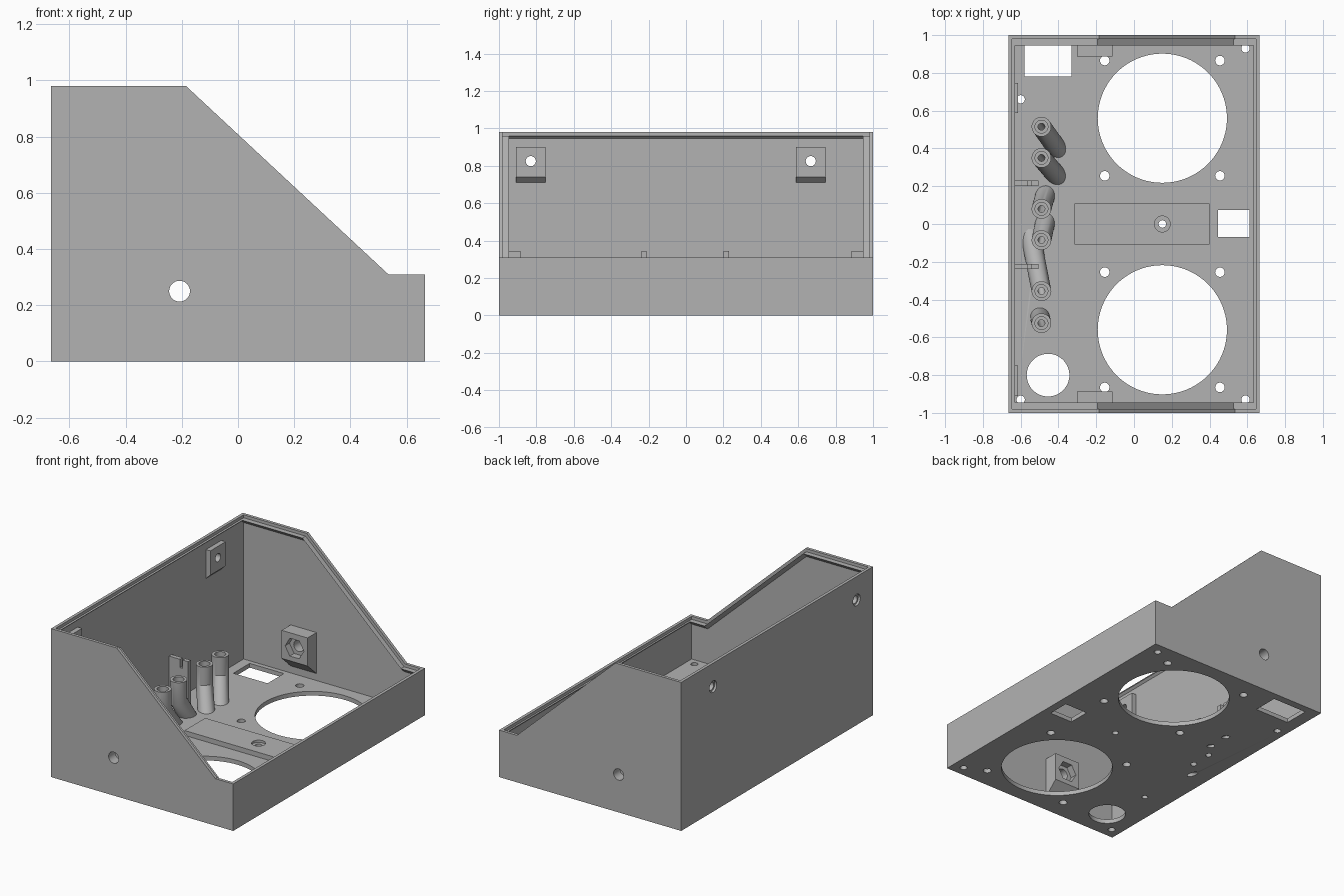
import bpy, bmesh
from math import cos, sin, tau, radians
from mathutils import Vector, Matrix

old = bpy.data.objects.get("Cube")
if old:
    bpy.data.objects.remove(old, do_unlink=True)

grey = bpy.data.materials.new("plain grey")
grey.use_nodes = True
grey.diffuse_color = (0.45, 0.45, 0.45, 1)
grey.node_tree.nodes["Principled BSDF"].inputs["Base Color"].default_value = (0.45, 0.45, 0.45, 1)

W, D, T, FLOOR = 0.665, 1.0, 0.02, 0.028


def loft(name, rings):
    """Closed solid through rings of equal point count."""
    bm = bmesh.new()
    rows = [[bm.verts.new(p) for p in ring] for ring in rings]
    n = len(rows[0])
    for a, b in zip(rows, rows[1:]):
        for i in range(n):
            j = (i + 1) % n
            bm.faces.new((a[i], a[j], b[j], b[i]))
    bm.faces.new(rows[0])
    bm.faces.new(rows[-1][::-1])
    bmesh.ops.recalc_face_normals(bm, faces=bm.faces[:])
    mesh = bpy.data.meshes.new(name)
    bm.to_mesh(mesh)
    bm.free()
    mesh.materials.append(grey)
    ob = bpy.data.objects.new(name, mesh)
    bpy.context.collection.objects.link(ob)
    return ob


def prism_y(name, profile, y0, y1):
    return loft(name, [[(x, y, z) for x, z in profile] for y in (y0, y1)])


def box(name, x0, x1, y0, y1, z0, z1):
    return prism_y(name, [(x0, z0), (x1, z0), (x1, z1), (x0, z1)], y0, y1)


def rod(name, centre, axis, r, length, sides=32):
    c, d = Vector(centre), Vector(axis)
    rot = d.to_track_quat('Z', 'Y')
    circle = [rot @ Vector((r * cos(tau * i / sides), r * sin(tau * i / sides), 0)) for i in range(sides)]
    return loft(name, [[c + o + d * length * s for o in circle] for s in (-0.5, 0.5)])


def tube(name, foot, bend, top, r, sides=32):
    """Mitred round sweep: flat at the foot, bent once, flat at the top."""
    a, b, c = Vector(foot), Vector(bend), Vector(top)
    d1, up = (b - a).normalized(), Vector((0, 0, 1))
    side = up.cross(d1).normalized()
    rings = []
    for p, d, n in ((a, d1, up), (b, d1, d1 + up), (c, up, up)):
        u = side.cross(d)
        ring = []
        for i in range(sides):
            o = (u * cos(tau * i / sides) + side * sin(tau * i / sides)) * r
            ring.append(p + o - d * (o.dot(n) / d.dot(n)))
        rings.append(ring)
    return loft(name, rings)


def cut(target, cutters):
    for c in cutters:
        c.hide_render = True
        m = target.modifiers.new("cut", 'BOOLEAN')
        m.operation, m.solver, m.object = 'DIFFERENCE', 'EXACT', c
    dg = bpy.context.evaluated_depsgraph_get()
    mesh = bpy.data.meshes.new_from_object(target.evaluated_get(dg))
    target.modifiers.clear()
    target.data = mesh
    for c in cutters:
        bpy.data.objects.remove(c, do_unlink=True)


# Outer shell with sloping sides
shell = prism_y("case_shell", [(-W, 0), (W, 0), (W, 0.31), (0.535, 0.31), (-0.185, 0.98), (-W, 0.98)], -D, D)
cuts = [box("cavity", -W + T, W - T, -D + T, D - T, FLOOR, 1.2)]

# Speaker openings, screw holes and floor cutouts
for s in (-1, 1):
    cuts.append(rod("round_opening", (0.15, s * 0.56, 0), (0, 0, 1), 0.342, 0.2, 80))
    for x in (-0.155, 0.455):
        for y in (0.255, 0.865):
            cuts.append(rod("screw_hole", (x, s * y, 0), (0, 0, 1), 0.025, 0.2))
for x, y in ((0.59, 0.93), (0.59, -0.93), (-0.6, 0.66), (-0.6, -0.93)):
    cuts.append(rod("corner_hole", (x, y, 0), (0, 0, 1), 0.022, 0.2))
cuts.append(rod("cable_hole", (-0.455, -0.8, 0), (0, 0, 1), 0.113, 0.2, 48))
cuts.append(box("socket_hole", -0.58, -0.33, 0.78, 0.95, -0.1, 0.1))
cuts.append(box("switch_hole", 0.445, 0.612, -0.07, 0.075, -0.1, 0.1))
cuts.append(rod("bar_hole", (0.15, 0, 0), (0, 0, 1), 0.02, 0.2))

# Lid ledges: triangular strips just below the rim
line = [(-W + T, 0.96), (-0.1925, 0.96), (0.527, 0.29), (W - T, 0.29)]
for s, label in ((-1, "front"), (1, "rear")):
    wall, inner = s * (D - T + 0.005), s * 0.946
    loft(label + "_lid_ledge", [[(x, wall, z), (x, inner, z), (x, wall, z - 0.036)] for x, z in line])
for x, dx, z, label in ((-W + T, 0.015, 0.96, "tall"), (W - T, -0.012, 0.29, "low")):
    prism_y(label + "_wall_ledge", [(x - dx / 3, z), (x + dx, z), (x - dx / 3, z - 0.018)], -0.975, 0.975)

# Nut holders on both end walls
for s, label in ((-1, "front"), (1, "rear")):
    a, b = s * 0.985, s * 0.886
    side = [(a, 0.345), (b, 0.345), (b, 0.16), (a, 0.07)]
    holder = loft(label + "_nut_holder", [[(x, y, z) for y, z in side] for x in (-0.302, -0.113)])
    centre = (-0.208, s * 0.95, 0.25)
    cut(holder, [rod("bolt_hole", centre, (0, 1, 0), 0.037, 0.3),
                 rod("nut_pocket", (-0.208, s * 0.886, 0.25), (0, 1, 0), 0.068, 0.09, 6)])
    cuts.append(rod("end_bolt_hole", centre, (0, 1, 0), 0.037, 0.3))

# Mounting pads on the tall wall
for y, label in ((-0.83, "front"), (0.667, "rear")):
    side = [(-0.65, 0.9), (-0.613, 0.9), (-0.613, 0.74), (-0.65, 0.705)]
    pad = prism_y(label + "_wall_pad", side, y - 0.08, y + 0.08)
    cut(pad, [rod("pad_hole", (-0.63, y, 0.825), (1, 0, 0), 0.027, 0.2)])
    cuts.append(rod("wall_hole", (-0.66, y, 0.825), (1, 0, 0), 0.038, 0.06))

# Notched board clips
for y, label in ((0.215, "rear"), (-0.225, "front")):
    clip = [(-0.65, 0.02), (-0.505, 0.02), (-0.505, 0.345), (-0.545, 0.345), (-0.545, 0.29),
            (-0.565, 0.29), (-0.565, 0.345), (-0.65, 0.345)]
    prism_y(label + "_board_clip", clip, y - 0.014, y + 0.014)

# Raised centre bar with counterbored hole
bar = box("centre_bar", -0.315, 0.4, -0.108, 0.108, 0.02, 0.06)
cut(bar, [rod("bar_bore", (0.15, 0, 0.06), (0, 0, 1), 0.042, 0.03),
          rod("bar_through", (0.15, 0, 0), (0, 0, 1), 0.02, 0.3)])

# Bent guide tubes: height of the mouth y, then foot x and y
feet = ((0.515, -0.405, 0.396), (0.35, -0.406, 0.252), (0.08, -0.468, 0.159),
        (-0.085, -0.469, 0.015), (-0.355, -0.543, -0.084), (-0.525, -0.499, -0.49))
for n, (y, fx, fy) in enumerate(feet, 1):
    bend, top = Vector((-0.49, y, 0.14)), Vector((-0.49, y, 0.28))
    foot = Vector((fx, fy, 0))
    step = (bend - foot) / 14
    post = tube(f"guide_tube_{n}", foot + step * 0.5, bend, top, 0.052)
    low, high = foot - step * 3, top + Vector((0, 0, 0.05))
    cut(post, [tube("bore", low, bend, high, 0.018),
               rod("mouth", (-0.49, y, 0.26), (0, 0, 1), 0.034, 0.14)])
    cuts.append(tube("floor_bore", low, bend, high, 0.018))

cut(shell, cuts)

# Smooth round walls, keep hard edges
bpy.ops.object.select_all(action='DESELECT')
for ob in bpy.context.collection.objects:
    if ob.type == 'MESH' and ob.data.materials and ob.data.materials[0] == grey:
        ob.select_set(True)
        bpy.context.view_layer.objects.active = ob
bpy.ops.object.shade_smooth_by_angle(angle=radians(30))
